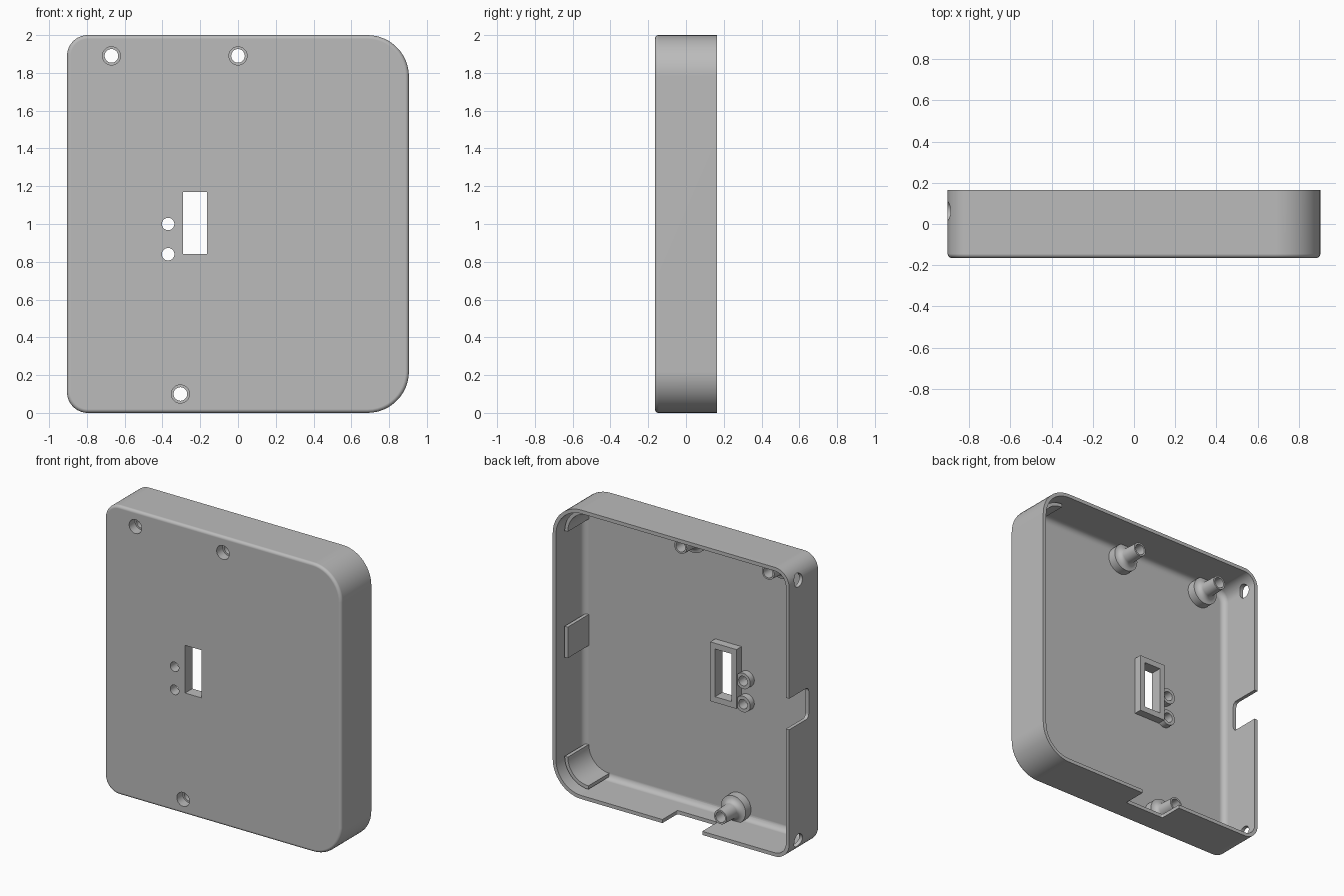
import bpy, bmesh
from math import sin, cos, pi
from mathutils import Vector, Matrix

cube = bpy.data.objects.get("Cube")
if cube:
    bpy.data.objects.remove(cube, do_unlink=True)

grey = bpy.data.materials.new("grey plastic")
grey.use_nodes = True
colour = (0.5, 0.5, 0.5, 1)
grey.diffuse_color = colour
grey.node_tree.nodes["Principled BSDF"].inputs["Base Color"].default_value = colour

HALF_W, BACK, FRONT, FLOOR = 0.905, 0.165, -0.165, -0.14
WALL, BIG_R, SMALL_R = 0.025, 0.22, 0.11


def finish(name, bm):
    bmesh.ops.recalc_face_normals(bm, faces=bm.faces)
    mesh = bpy.data.meshes.new(name)
    bm.to_mesh(mesh)
    bm.free()
    mesh.materials.append(grey)
    ob = bpy.data.objects.new(name, mesh)
    bpy.context.collection.objects.link(ob)
    return ob


def loft(name, rings, wrap=False):
    """Skin equal-sized closed rings; cap the ends or join last to first."""
    bm = bmesh.new()
    loops = [[bm.verts.new(p) for p in ring] for ring in rings]
    pairs = list(zip(loops, loops[1:]))
    if wrap:
        pairs.append((loops[-1], loops[0]))
    else:
        bm.faces.new(loops[0])
        bm.faces.new(loops[-1])
    for a, b in pairs:
        for i in range(len(a)):
            j = (i + 1) % len(a)
            bm.faces.new((a[i], a[j], b[j], b[i]))
    return finish(name, bm)


def circle(x, z, r, y, n=40):
    return [(x + r * cos(2 * pi * i / n), y, z + r * sin(2 * pi * i / n)) for i in range(n)]


def lathe(name, x, z, profile, wrap=True):
    return loft(name, [circle(x, z, r, y) for r, y in profile], wrap)


def box(name, lo, hi, bevel=0):
    lo, hi = Vector(lo), Vector(hi)
    bm = bmesh.new()
    bmesh.ops.create_cube(bm, size=1, matrix=Matrix.Translation((lo + hi) / 2)
                          @ Matrix.Diagonal((*(hi - lo), 1)))
    if bevel:
        bmesh.ops.bevel(bm, geom=bm.edges[:], offset=bevel, segments=4,
                        profile=0.5, affect='EDGES')
    return finish(name, bm)


def cut(target, cutters):
    bpy.context.view_layer.objects.active = target
    for c in cutters:
        mod = target.modifiers.new("cut", 'BOOLEAN')
        mod.operation, mod.solver, mod.object = 'DIFFERENCE', 'EXACT', c
        bpy.ops.object.modifier_apply(modifier=mod.name)
        bpy.data.objects.remove(c, do_unlink=True)


def outline(inset, y, n=12):
    """Rounded case outline with larger corners on the +x side."""
    pts = []
    for k, (sx, sz) in enumerate([(1, 1), (-1, 1), (-1, -1), (1, -1)]):
        r = BIG_R if sx > 0 else SMALL_R
        cx, cz = sx * (HALF_W - r), 1 + sz * (1 - r)
        for i in range(n + 1):
            a = (k + i / n) * pi / 2
            pts.append((cx + (r - inset) * cos(a), y, cz + (r - inset) * sin(a)))
    return pts


# Case: outer skin, rounded front edge, back rim and filleted inside
EDGE, FILLET = 0.02, 0.04
steps = [i / 5 * pi / 2 for i in range(6)]
outer = [(EDGE * (1 - sin(a)), FRONT + EDGE * (1 - cos(a))) for a in steps]
inner = [(WALL + FILLET * (1 - cos(a)), FLOOR + FILLET * (1 - sin(a))) for a in steps]
profile = outer + [(0, BACK), (WALL, BACK)] + inner
case = loft("case", [outline(d, y) for d, y in profile])

POSTS = [(-0.67, 1.89), (0, 1.89), (-0.305, 0.1)]
LIGHTS = [(-0.37, 1.0), (-0.37, 0.84)]
WIN_LO, WIN_HI = (-0.29, -0.3, 0.84), (-0.163, 0.1, 1.17)


def window_cutter():
    return box("window_cutter", WIN_LO, WIN_HI)


# Openings through the front and side walls
cutters = [window_cutter()]
cutters += [lathe("hole", x, z, [(0.048, -0.3), (0.048, 0)], False) for x, z in POSTS]
cutters += [lathe("hole", x, z, [(0.033, -0.3), (0.033, 0)], False) for x, z in LIGHTS]
cutters.append(box("side_notch", (-1.1, -0.05, 0.905), (-0.8, 0.4, 1.12), 0.03))
cutters.append(box("bottom_notch", (-0.24, 0, -0.2), (0.065, 0.4, 0.12), 0.01))
for z in (0.1, 1.9):
    rings = [[(x, 0.063 + 0.045 * cos(i * pi / 16), z + 0.045 * sin(i * pi / 16))
              for i in range(32)] for x in (-1.1, -0.83)]
    cutters.append(loft("side_hole", rings))
cut(case, cutters)

# Screw posts: wide foot, concave neck and hollow tube
neck = [(0.095 - 0.043 * sin(a), -0.045 - 0.035 * cos(a)) for a in steps]
post_profile = ([(0.048, -0.15), (0.095, -0.15)] + neck
                + [(0.048, 0.06), (0.036, 0.06), (0.036, -0.1), (0.048, -0.1)])
for i, (x, z) in enumerate(POSTS):
    lathe(f"screw_post_{i + 1}", x, z, post_profile)

# Short tubes around the indicator holes
for i, (x, z) in enumerate(LIGHTS):
    lathe(f"indicator_tube_{i + 1}", x, z,
          [(0.033, -0.15), (0.055, -0.15), (0.055, -0.095), (0.033, -0.095)])

# Raised frame around the window
frame = box("window_frame", (-0.327, -0.15, 0.8), (-0.126, -0.085, 1.21))
cut(frame, [window_cutter()])

# Lid guides standing just inside the +x wall and corners
RIB_TOP = 0.09
box("side_guide", (0.842, -0.15, 0.905), (0.866, RIB_TOP, 1.12))
for name, start, cz in (("upper", 0, 2 - BIG_R), ("lower", -pi / 2, BIG_R)):
    cx = HALF_W - BIG_R
    rings = []
    for i in range(13):
        a = start + i / 12 * pi / 2
        rings.append([(cx + r * cos(a), y, cz + r * sin(a)) for r, y in
                      ((0.181, -0.15), (0.181, RIB_TOP), (0.157, RIB_TOP), (0.157, -0.15))])
    loft(f"{name}_corner_guide", rings)

# Smooth curved walls, crisp edges
for ob in list(bpy.context.collection.objects):
    if ob.type == 'MESH' and grey.name in ob.data.materials:
        bpy.ops.object.select_all(action='DESELECT')
        ob.select_set(True)
        bpy.context.view_layer.objects.active = ob
        bpy.ops.object.shade_smooth_by_angle(angle=0.6)
        ob.modifiers.new("even shading", 'WEIGHTED_NORMAL').keep_sharp = True
